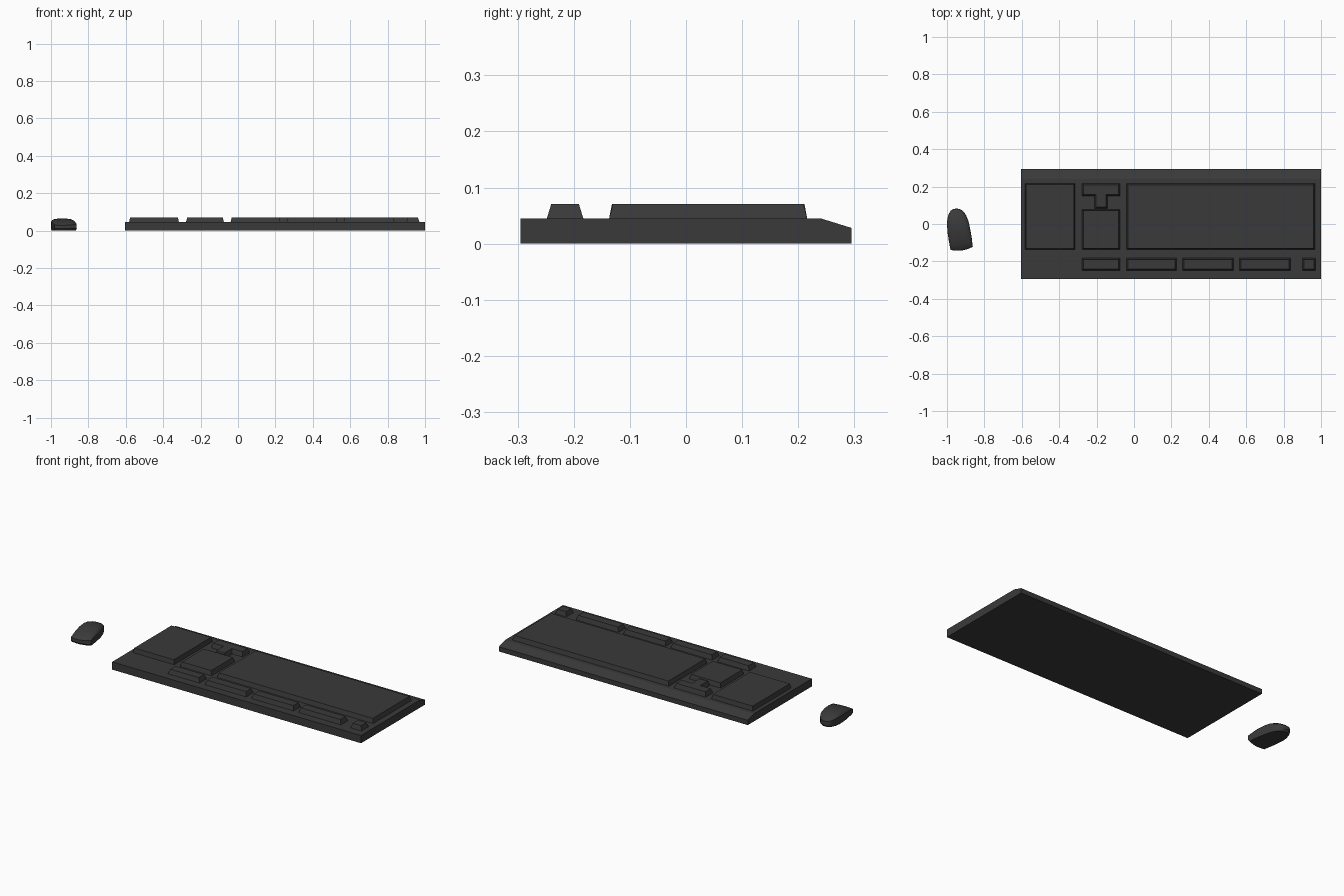
import bpy, bmesh
from mathutils import Vector

if "Cube" in bpy.data.objects:
    bpy.data.objects.remove(bpy.data.objects["Cube"])

# one dark plastic colour
mat = bpy.data.materials.new("dark_grey_plastic")
mat.diffuse_color = (0.042, 0.042, 0.042, 1)
mat.use_nodes = True
mat.node_tree.nodes["Principled BSDF"].inputs["Base Color"].default_value = mat.diffuse_color


def loft(name, rings):
    """Join closed rings of points into a capped solid."""
    bm = bmesh.new()
    vs = [[bm.verts.new(p) for p in r] for r in rings]
    n = len(vs[0])
    for a, b in zip(vs, vs[1:]):
        for i in range(n):
            j = (i + 1) % n
            bm.faces.new((a[i], a[j], b[j], b[i]))
    bm.faces.new(vs[0][::-1])
    bm.faces.new(vs[-1])
    bmesh.ops.recalc_face_normals(bm, faces=bm.faces)
    me = bpy.data.meshes.new(name)
    bm.to_mesh(me)
    bm.free()
    me.materials.append(mat)
    ob = bpy.data.objects.new(name, me)
    bpy.context.collection.objects.link(ob)
    return ob


def inset(pts, d):
    """Offset a counter-clockwise outline inwards by d."""
    out = []
    n = len(pts)
    for i in range(n):
        p = Vector(pts[i])
        e1 = (p - Vector(pts[i - 1])).normalized()
        e2 = (Vector(pts[(i + 1) % n]) - p).normalized()
        out.append((p.x - (e1.y + e2.y) * d, p.y + (e1.x + e2.x) * d))
    return out


def key_block(name, pts, d=0.008):
    top = inset(pts, d)
    loft(name, [[(x, y, 0.042) for x, y in pts],
                [(x, y, 0.045) for x, y in pts],
                [(x, y, 0.071) for x, y in top]])


def rect(x0, x1, y0, y1):
    return [(x0, y0), (x1, y0), (x1, y1), (x0, y1)]


# keyboard body: side profile with a sloped rear edge
profile = [(-0.295, 0), (0.295, 0), (0.295, 0.028), (0.24, 0.045), (-0.295, 0.045)]
loft("keyboard_body", [[(x, y, z) for y, z in profile] for x in (-0.605, 1.0)])

# large key groups
key_block("main_keys", rect(-0.04, 0.967, -0.137, 0.216), 0.007)
key_block("number_pad", rect(-0.582, -0.316, -0.137, 0.216), 0.005)
key_block("navigation_keys", rect(-0.278, -0.075, -0.137, 0.078), 0.007)

# T-shaped arrow key group
key_block("arrow_keys", [(-0.211, 0.082), (-0.142, 0.082), (-0.142, 0.15), (-0.075, 0.15),
                         (-0.075, 0.216), (-0.278, 0.216), (-0.278, 0.15), (-0.211, 0.15)])

# row of function keys along the front
for i, (x0, x1) in enumerate([(-0.278, -0.075), (-0.04, 0.227), (0.26, 0.532),
                              (0.564, 0.837), (0.9, 0.97)]):
    key_block("function_keys_%d" % (i + 1), rect(x0, x1, -0.248, -0.183))

# mouse: lofted plan outline with a humped back
outline = [(-0.981, -0.139), (-0.952, -0.143), (-0.922, -0.142), (-0.89, -0.134), (-0.862, -0.122),
           (-0.868, -0.07), (-0.877, -0.02), (-0.885, 0.015), (-0.896, 0.043), (-0.907, 0.061),
           (-0.919, 0.073), (-0.934, 0.08), (-0.949, 0.083), (-0.966, 0.08), (-0.98, 0.071),
           (-0.99, 0.054), (-0.997, 0.032), (-1.0, 0.005), (-0.997, -0.045), (-0.99, -0.09)]
cx, cy = -0.936, -0.025


def height(y):
    t = (y + 0.005) / (0.165 if y < -0.005 else 0.125)
    return 0.064 * (1 - 0.6 * t * t)


def ring(s, f, flat=False):
    pts = []
    for x, y in outline:
        px, py = cx + (x - cx) * s, cy + (y - cy) * s
        pts.append((px, py, f if flat else height(py) * f))
    return pts


mouse = loft("mouse", [ring(0.93, 0.0, True), ring(1.0, 0.01, True), ring(0.99, 0.74),
                       ring(0.9, 0.86), ring(0.72, 0.95), ring(0.45, 0.99), ring(0.12, 1.0)])
bpy.context.view_layer.objects.active = mouse
mouse.select_set(True)
bpy.ops.object.shade_smooth_by_angle(angle=0.6)
